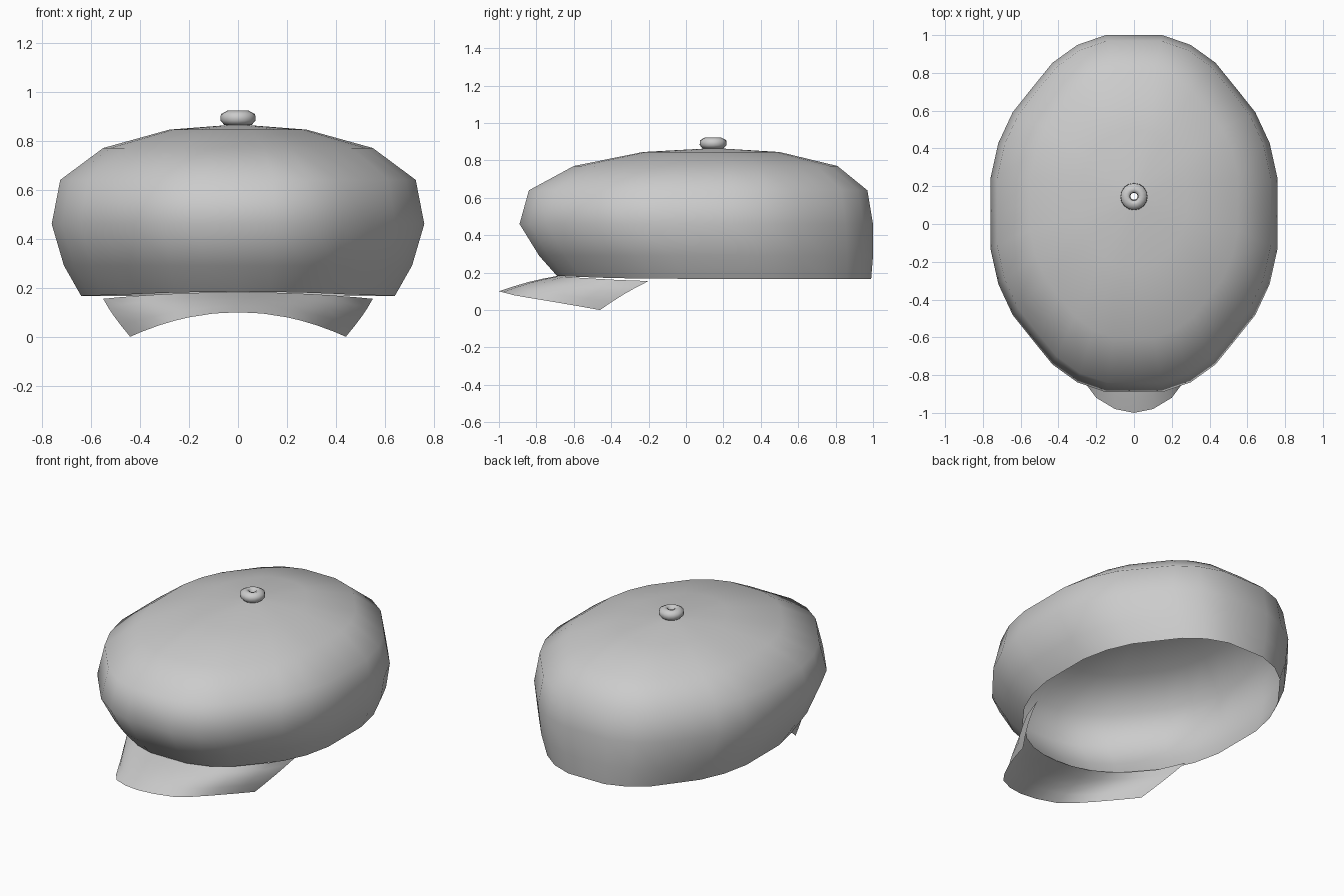
import bpy
import bmesh
import math

if "Cube" in bpy.data.objects:
    bpy.data.objects.remove(bpy.data.objects["Cube"], do_unlink=True)

# One plain grey cloth colour
cloth = bpy.data.materials.new("grey cloth")
cloth.use_nodes = True
GREY = (0.6, 0.6, 0.6, 1)
cloth.diffuse_color = GREY
cloth.node_tree.nodes["Principled BSDF"].inputs["Base Color"].default_value = GREY


def loft(name, rows, closed):
    """Skin a list of equally long point rows with quads."""
    bm = bmesh.new()
    grid = [[bm.verts.new(p) for p in row] for row in rows]
    n = len(rows[0])
    for a, b in zip(grid, grid[1:]):
        for i in range(n if closed else n - 1):
            j = (i + 1) % n
            bm.faces.new((a[i], a[j], b[j], b[i]))
    bmesh.ops.recalc_face_normals(bm, faces=bm.faces)
    mesh = bpy.data.meshes.new(name)
    bm.to_mesh(mesh)
    bm.free()
    mesh.materials.append(cloth)
    mesh.polygons.foreach_set("use_smooth", [True] * len(mesh.polygons))
    obj = bpy.data.objects.new(name, mesh)
    bpy.context.collection.objects.link(obj)
    return obj


# Softened octagon outline: one quarter turned four times
quarter = [(0, 1), (.197, 1), (.395, .945), (.568, .845),
           (.707, .707), (.845, .568), (.945, .395), (1, .197)]
outline = []
for turn in range(4):
    outline += quarter
    quarter = [(y, -x) for x, y in quarter]

# Crown: height, half width, front y, back y of each ring
rings = [(.167, .64, -.69, .99), (.29, .71, -.785, 1), (.46, .76, -.89, 1),
         (.64, .725, -.84, .97), (.77, .55, -.60, .81),
         (.845, .28, -.23, .50), (.865, .02, .13, .17)]
rows = []
for level, (z, half, front, back) in enumerate(rings):
    mid, depth = (front + back) / 2, (back - front) / 2
    row = []
    for x, y in outline:
        lift = .016 * max(0, -y) ** 3 if level == 0 else 0
        row.append((half * x, mid + depth * y, z + lift))
    rows.append(row)
loft("crown", rows, True)

# Visor: arched sheet from the crown rim to a rounded outer edge
rim = [(0, -.69), (.1, -.68), (.2, -.65), (.3, -.59), (.39, -.5), (.485, -.37), (.55, -.2)]
edge = [(0, -1), (.1, -.98), (.2, -.92), (.26, -.84), (.32, -.73), (.39, -.58), (.44, -.46)]


def mirrored(points):
    return [(-x, y, z) for x, y, z in points[:0:-1]] + points


rows = []
for k in range(5):
    t = k / 4
    bulge = math.sin(math.pi * t)
    row = []
    for (ax, ay), (bx, by) in zip(rim, edge):
        az = .182 - .027 * (ax / .55) ** 2
        bz = .1 - .1 * (bx / .44) ** 2
        row.append((ax + (bx - ax) * t + .012 * bulge * ax / .55,
                    ay + (by - ay) * t,
                    az + (bz - az) * t + .008 * bulge))
    rows.append(mirrored(row))
loft("visor", rows, False)

# Button: turned profile with a small hole through its middle
profile = [(.02, .868), (.055, .863), (.072, .882), (.07, .908),
           (.042, .923), (.022, .918), (.02, .868)]
SIDES = 16
rows = [[(r * math.cos(i * math.tau / SIDES), .145 + r * math.sin(i * math.tau / SIDES), z)
         for i in range(SIDES)] for r, z in profile]
loft("top_button", rows, True)
